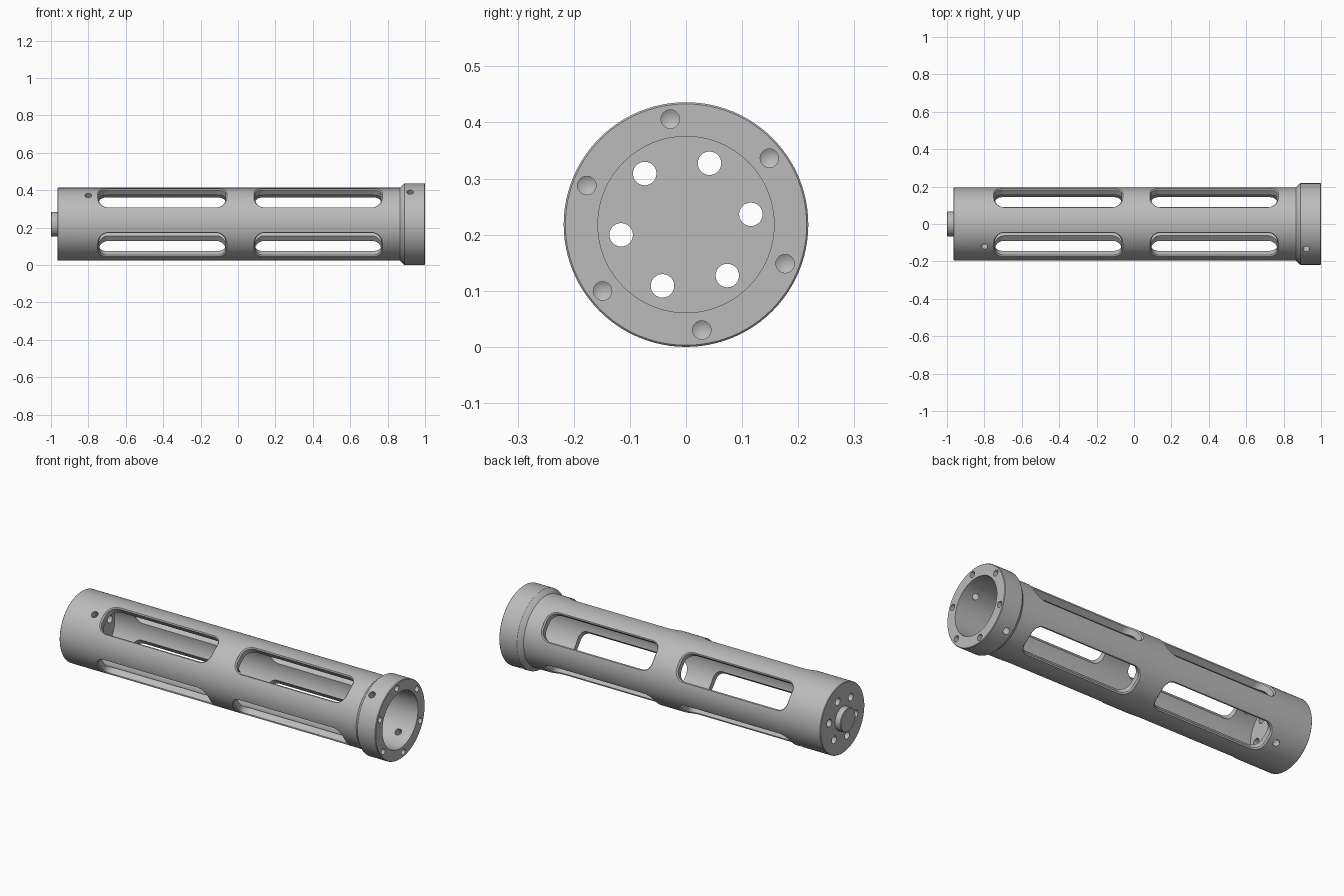
import bpy, bmesh, math
from mathutils import Vector

if "Cube" in bpy.data.objects:
    bpy.data.objects.remove(bpy.data.objects["Cube"])

AXIS_Z = 0.218          # height of the tube axis
TUBE_R, BORE_R, FLANGE_R = 0.195, 0.157, 0.218

grey = bpy.data.materials.new("machined_grey")
grey.use_nodes = True
grey.diffuse_color = (0.5, 0.5, 0.5, 1)
grey.node_tree.nodes["Principled BSDF"].inputs["Base Color"].default_value = (0.5, 0.5, 0.5, 1)


def make_object(name, bm):
    bmesh.ops.remove_doubles(bm, verts=bm.verts, dist=1e-5)
    bmesh.ops.recalc_face_normals(bm, faces=bm.faces)
    mesh = bpy.data.meshes.new(name)
    bm.to_mesh(mesh)
    bm.free()
    mesh.materials.append(grey)
    obj = bpy.data.objects.new(name, mesh)
    bpy.context.collection.objects.link(obj)
    return obj


def polar(x, r, angle):
    """Point at radius r, angle measured in the yz plane from +y towards +z."""
    return Vector((x, r * math.cos(angle), AXIS_Z + r * math.sin(angle)))


def lathe(name, profile, origin, axis, steps):
    """Spin (distance, radius) pairs around an axis."""
    bm = bmesh.new()
    side = axis.orthogonal().normalized()
    verts = [bm.verts.new(origin + axis * d + side * r) for d, r in profile]
    edges = [bm.edges.new(p) for p in zip(verts, verts[1:])]
    bmesh.ops.spin(bm, geom=verts + edges, cent=origin, axis=axis,
                   angle=2 * math.pi, steps=steps)
    return make_object(name, bm)


def slot_cutter(x0, x1, angle, half=0.075, corner=0.048, bevel=0.007):
    """Rounded slot following the tube surface, with a chamfered rim."""
    out = Vector((0, math.cos(angle), math.sin(angle)))
    tan = Vector((0, -math.sin(angle), math.cos(angle)))
    mid, length = (x0 + x1) / 2, (x1 - x0) / 2 - bevel

    def outline(grow):
        pts = []
        for quarter, (sx, st) in enumerate(((1, 1), (-1, 1), (-1, -1), (1, -1))):
            for i in range(9):
                a = (quarter + i / 8) * math.pi / 2
                pts.append((sx * (length - corner) + (corner + grow) * math.cos(a),
                            st * (half - corner) + (corner + grow) * math.sin(a)))
        return pts

    bm = bmesh.new()
    rings = []
    for grow, depth, curved in ((0, 0.09, False), (0, TUBE_R - bevel, True),
                                (bevel, TUBE_R + 0.0005, True), (bevel, 0.26, False)):
        rings.append([bm.verts.new(Vector((mid + x, 0, AXIS_Z)) + tan * t
                      + out * (math.sqrt(depth ** 2 - t ** 2) if curved else depth))
                      for x, t in outline(grow)])
    for low, high in zip(rings, rings[1:]):
        for i in range(len(low)):
            j = (i + 1) % len(low)
            bm.faces.new((low[i], low[j], high[j], high[i]))
    bm.faces.new(rings[0])
    bm.faces.new(rings[-1])
    return make_object("slot_cutter", bm)


def drill(start, direction, length, radius, tip=0.0):
    return lathe("drill_cutter", [(0, 0), (0, radius), (length, radius), (length + tip, 0)],
                 start, direction, 24)


X = Vector((1, 0, 0))
centre = Vector((0, 0, AXIS_Z))

# Tube with closed end, chamfered collar and open bore
body = lathe("tube_body", [
    (-0.965, 0), (-0.965, TUBE_R - 0.003), (-0.962, TUBE_R), (0.865, TUBE_R),
    (0.887, FLANGE_R - 0.002), (0.89, FLANGE_R), (0.997, FLANGE_R),
    (1.0, FLANGE_R - 0.003), (1.0, BORE_R), (-0.87, BORE_R), (-0.87, 0)], centre, X, 96)

# Locating boss on the closed end
boss = lathe("end_boss", [(-0.96, 0), (-0.96, 0.066), (-0.997, 0.066),
                          (-1.0, 0.063), (-1.0, 0)], centre, X, 48)

cutters = []
# Two rows of four long windows
for k in range(4):
    angle = math.radians(38 + 90 * k)
    for x0, x1 in ((-0.75, -0.06), (0.085, 0.772)):
        cutters.append(slot_cutter(x0, x1, angle))

# Six end-plate holes and six blind collar holes
for k in range(6):
    cutters.append(drill(polar(-1.05, 0.117, math.radians(9 + 60 * k)), X, 0.25, 0.021))
    cutters.append(drill(polar(1.01, 0.19, math.radians(38.5 + 60 * k)), -X, 0.07, 0.0165, 0.01))

# Opposed radial pin holes near both ends
for x in (-0.8, 0.92):
    for degrees in (128, 308):
        a = math.radians(degrees)
        cutters.append(drill(polar(x, 0.1, a), Vector((0, math.cos(a), math.sin(a))), 0.15, 0.018))

# Cut everything out of the tube, then discard the cutters
for cutter in cutters:
    cutter.hide_render = True
    mod = body.modifiers.new("cut", "BOOLEAN")
    mod.operation, mod.solver, mod.object = "DIFFERENCE", "EXACT", cutter
bpy.context.view_layer.update()
cut_mesh = bpy.data.meshes.new_from_object(
    body.evaluated_get(bpy.context.evaluated_depsgraph_get()))
body.modifiers.clear()
body.data = cut_mesh
cut_mesh.materials.clear()
cut_mesh.materials.append(grey)
for cutter in cutters:
    bpy.data.objects.remove(cutter)

# Smooth curved walls, keep machined edges crisp
for obj in bpy.context.selected_objects:
    obj.select_set(False)
for obj in (body, boss):
    obj.select_set(True)
bpy.context.view_layer.objects.active = body
bpy.ops.object.shade_smooth_by_angle(angle=math.radians(25))
